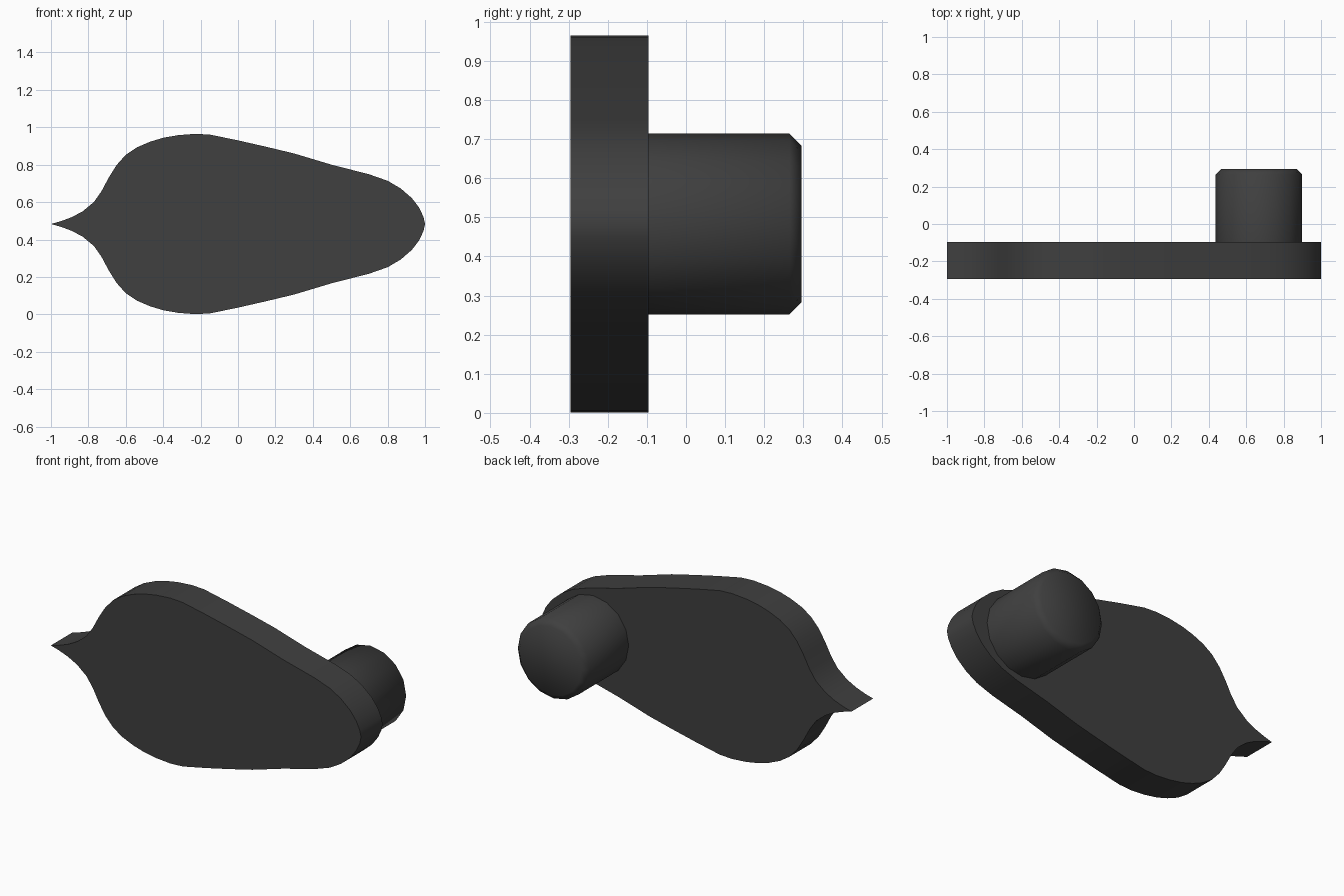
import bpy, bmesh, math
from mathutils import Matrix

if "Cube" in bpy.data.objects:
    bpy.data.objects.remove(bpy.data.objects["Cube"], do_unlink=True)

mat = bpy.data.materials.new("dark grey")
mat.use_nodes = True
grey = (0.05, 0.05, 0.05, 1)
mat.diffuse_color = grey
mat.node_tree.nodes["Principled BSDF"].inputs["Base Color"].default_value = grey

MID = 0.483          # height of the symmetry axis
FRONT, BACK, TIP = -0.295, -0.096, 0.295


def finish(name, bm, angle):
    bmesh.ops.recalc_face_normals(bm, faces=bm.faces)
    mesh = bpy.data.meshes.new(name)
    bm.to_mesh(mesh)
    bm.free()
    mesh.materials.append(mat)
    obj = bpy.data.objects.new(name, mesh)
    bpy.context.collection.objects.link(obj)
    bpy.ops.object.select_all(action='DESELECT')
    obj.select_set(True)
    bpy.context.view_layer.objects.active = obj
    bpy.ops.object.shade_smooth_by_angle(angle=math.radians(angle))


# Leaf-shaped plate: upper outline mirrored below the axis, then extruded
upper = [(-1, 0), (-.95, .014), (-.89, .036), (-.83, .068), (-.77, .118), (-.73, .175),
         (-.69, .25), (-.65, .314), (-.6, .37), (-.54, .41), (-.47, .44), (-.4, .461),
         (-.32, .475), (-.23, .482), (-.15, .478), (0, .447), (.15, .413), (.3, .377),
         (.5, .317), (.7, .266), (.8, .231), (.87, .19), (.93, .138), (.97, .085),
         (.992, .037), (1, 0)]
outline = upper + [(x, -h) for x, h in reversed(upper[1:-1])]
bm = bmesh.new()
face = bm.faces.new([bm.verts.new((x, FRONT, MID + h)) for x, h in outline])
side = bmesh.ops.extrude_face_region(bm, geom=[face])
bmesh.ops.translate(bm, vec=(0, BACK - FRONT, 0),
                    verts=[v for v in side["geom"] if isinstance(v, bmesh.types.BMVert)])
finish("leaf_plate", bm, 40)

# Round peg on the back with a chamfered end
bm = bmesh.new()
length = TIP - BACK
place = Matrix.Translation((0.668, (TIP + BACK) / 2, MID)) @ Matrix.Rotation(-math.pi / 2, 4, 'X')
bmesh.ops.create_cone(bm, cap_ends=True, segments=16, radius1=0.231, radius2=0.231,
                      depth=length, matrix=place)
rim = [e for e in bm.edges if all(v.co.y > TIP - 0.01 for v in e.verts)]
bmesh.ops.bevel(bm, geom=rim, offset=0.03, segments=1, affect='EDGES')
finish("back_peg", bm, 60)
